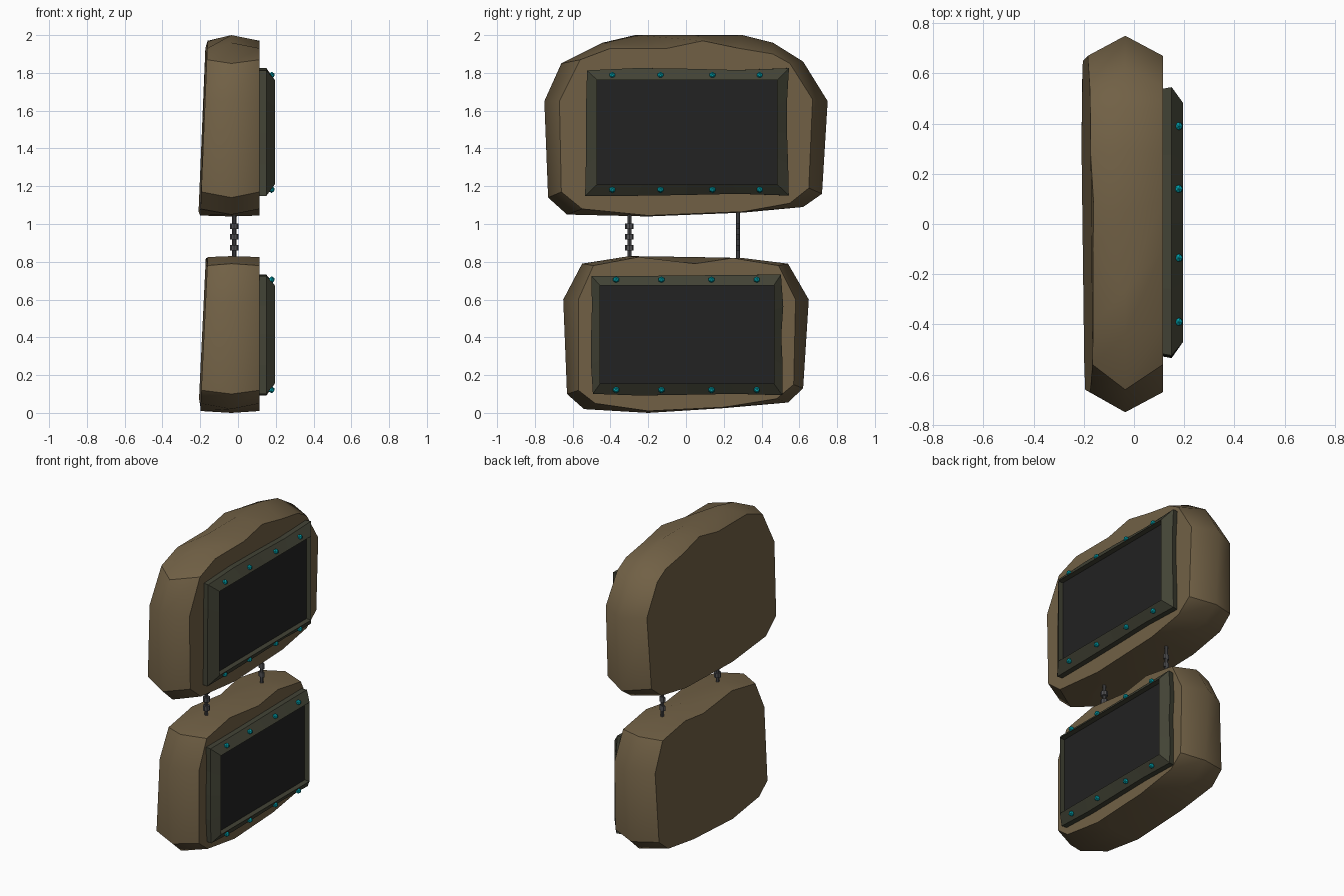
import bpy, bmesh, math, random
from mathutils import Matrix

if "Cube" in bpy.data.objects:
    bpy.data.objects.remove(bpy.data.objects["Cube"])

random.seed(4)


def material(name, rgb):
    m = bpy.data.materials.new(name)
    m.diffuse_color = (*rgb, 1)
    m.use_nodes = True
    m.node_tree.nodes["Principled BSDF"].inputs["Base Color"].default_value = m.diffuse_color
    return m


STONE = material("brown stone", (0.165, 0.118, 0.060))
FRAME = material("dark olive frame", (0.055, 0.056, 0.036))
SCREEN = material("black panel", (0.016, 0.016, 0.016))
STUD = material("cyan stud", (0.0, 0.37, 0.43))
METAL = material("grey metal", (0.08, 0.08, 0.085))


def finish(bm, name, mat):
    bmesh.ops.recalc_face_normals(bm, faces=bm.faces)
    me = bpy.data.meshes.new(name)
    bm.to_mesh(me)
    bm.free()
    me.materials.append(mat)
    ob = bpy.data.objects.new(name, me)
    bpy.context.collection.objects.link(ob)
    return ob


def loft(bm, rings):
    """Skin closed rings of equal point count."""
    loops = [[bm.verts.new(p) for p in r] for r in rings]
    for a, b in zip(loops, loops[1:]):
        for i in range(len(a)):
            j = (i + 1) % len(a)
            bm.faces.new((a[i], a[j], b[j], b[i]))
    return loops


# Stone slab: back, widest middle and front outlines in (y, z)
def slab(name, middle, front, z_low, height):
    bm = bmesh.new()
    back = [(-0.185 - 0.015 * (1 - (z - z_low) / height) + 0.025 * (z - z_low) / height
             - 0.01 * (y > 0.2), y, z) for y, z in front]
    loops = loft(bm, [back,
                      [(-0.035, y, z) for y, z in middle],
                      [(0.115, y, z) for y, z in front]])
    caps = {bm.faces.new(loops[0]), bm.faces.new(loops[2])}
    bmesh.ops.recalc_face_normals(bm, faces=bm.faces)
    mid = set(loops[1])
    for f in bm.faces:
        f.smooth = True
    # Caps and steep corners stay crisp, the ridge round the rim is soft
    for e in bm.edges:
        on_ridge = e.verts[0] in mid and e.verts[1] in mid
        on_cap = any(f in caps for f in e.link_faces)
        e.smooth = on_ridge or not (on_cap or e.calc_face_angle() > math.radians(38))
    return finish(bm, name, STONE)


slab("upper_slab",
     [(-0.75, 1.65), (-0.66, 1.85), (-0.44, 1.96), (-0.27, 2.0), (0.05, 2.0), (0.30, 2.0),
      (0.46, 1.96), (0.62, 1.86), (0.75, 1.65), (0.72, 1.16), (0.62, 1.09), (0.30, 1.06),
      (-0.20, 1.04), (-0.63, 1.05), (-0.73, 1.14)],
     [(-0.67, 1.65), (-0.56, 1.87), (-0.40, 1.93), (-0.10, 1.93), (0.09, 1.97), (0.28, 1.93),
      (0.46, 1.90), (0.55, 1.85), (0.67, 1.66), (0.65, 1.19), (0.55, 1.11), (0.30, 1.065),
      (-0.20, 1.045), (-0.55, 1.08), (-0.66, 1.17)], 1.04, 0.96)

slab("lower_slab",
     [(-0.65, 0.60), (-0.55, 0.79), (-0.30, 0.83), (0.05, 0.825), (0.30, 0.82), (0.54, 0.79),
      (0.65, 0.60), (0.62, 0.13), (0.54, 0.055), (0.20, 0.025), (-0.20, 0.0), (-0.54, 0.02),
      (-0.63, 0.10)],
     [(-0.57, 0.60), (-0.49, 0.78), (-0.25, 0.825), (0.05, 0.79), (0.25, 0.82), (0.49, 0.78),
      (0.58, 0.60), (0.57, 0.15), (0.48, 0.075), (0.20, 0.03), (-0.20, 0.01), (-0.48, 0.05),
      (-0.57, 0.12)], 0.0, 0.83)


def rectangle(x, y0, y1, z0, z1, n=4):
    corners = [(y0, z0), (y1, z0), (y1, z1), (y0, z1)]
    pts = []
    for (a, b), (c, d) in zip(corners, corners[1:] + corners[:1]):
        pts += [(x, a + (c - a) * i / n, b + (d - b) * i / n) for i in range(n)]
    return pts


# Bevelled frame with a slightly chipped outer edge, recessed panel and studs
def display(prefix, outer, inner, stud_y, stud_z):
    base, rim = rectangle(0.105, *outer), rectangle(0.15, *outer)
    chips = [(random.uniform(-0.008, 0.008), random.uniform(-0.008, 0.008)) for _ in rim]
    rim = [(x, y + a, z + b) for (x, y, z), (a, b) in zip(rim, chips)]
    base = [(x, y * 0.985 + a, z + b) for (x, y, z), (a, b) in zip(base, chips)]
    bm = bmesh.new()
    loft(bm, [base, rim, rectangle(0.195, *inner), rectangle(0.15, *inner), base])
    bmesh.ops.remove_doubles(bm, verts=bm.verts, dist=1e-5)
    finish(bm, prefix + "_frame", FRAME)

    bm = bmesh.new()
    bm.faces.new([bm.verts.new(p) for p in rectangle(0.16, *inner, n=1)])
    panel = finish(bm, prefix + "_panel", SCREEN)
    if panel.data.polygons[0].normal.x < 0:
        panel.data.flip_normals()

    bm = bmesh.new()
    for z in stud_z:
        for y in stud_y:
            bmesh.ops.create_icosphere(bm, subdivisions=1, radius=0.018,
                                       matrix=Matrix.Translation((0.178, y, z)))
    finish(bm, prefix + "_studs", STUD)


display("upper", (-0.53, 0.54, 1.155, 1.82), (-0.47, 0.483, 1.21, 1.762),
        (-0.39, -0.135, 0.14, 0.39), (1.788, 1.182))
display("lower", (-0.50, 0.51, 0.095, 0.73), (-0.455, 0.465, 0.155, 0.675),
        (-0.37, -0.13, 0.135, 0.375), (0.705, 0.122))


# Linking rods with three collars each
def rod(name, y, collar_scale):
    bm = bmesh.new()

    def cylinder(r, h, z, sy=1):
        bmesh.ops.create_cone(bm, cap_ends=True, segments=8, radius1=r, radius2=r, depth=h,
                              matrix=Matrix.Translation((-0.02, y, z))
                              @ Matrix.Diagonal((1, sy, 1, 1)))
    cylinder(0.011, 0.27, 0.93)
    for z in (0.875, 0.932, 0.988):
        cylinder(0.022, 0.03, z, collar_scale)
    finish(bm, name, METAL)


rod("left_link", -0.30, 1)
rod("right_link", 0.275, 0.5)
